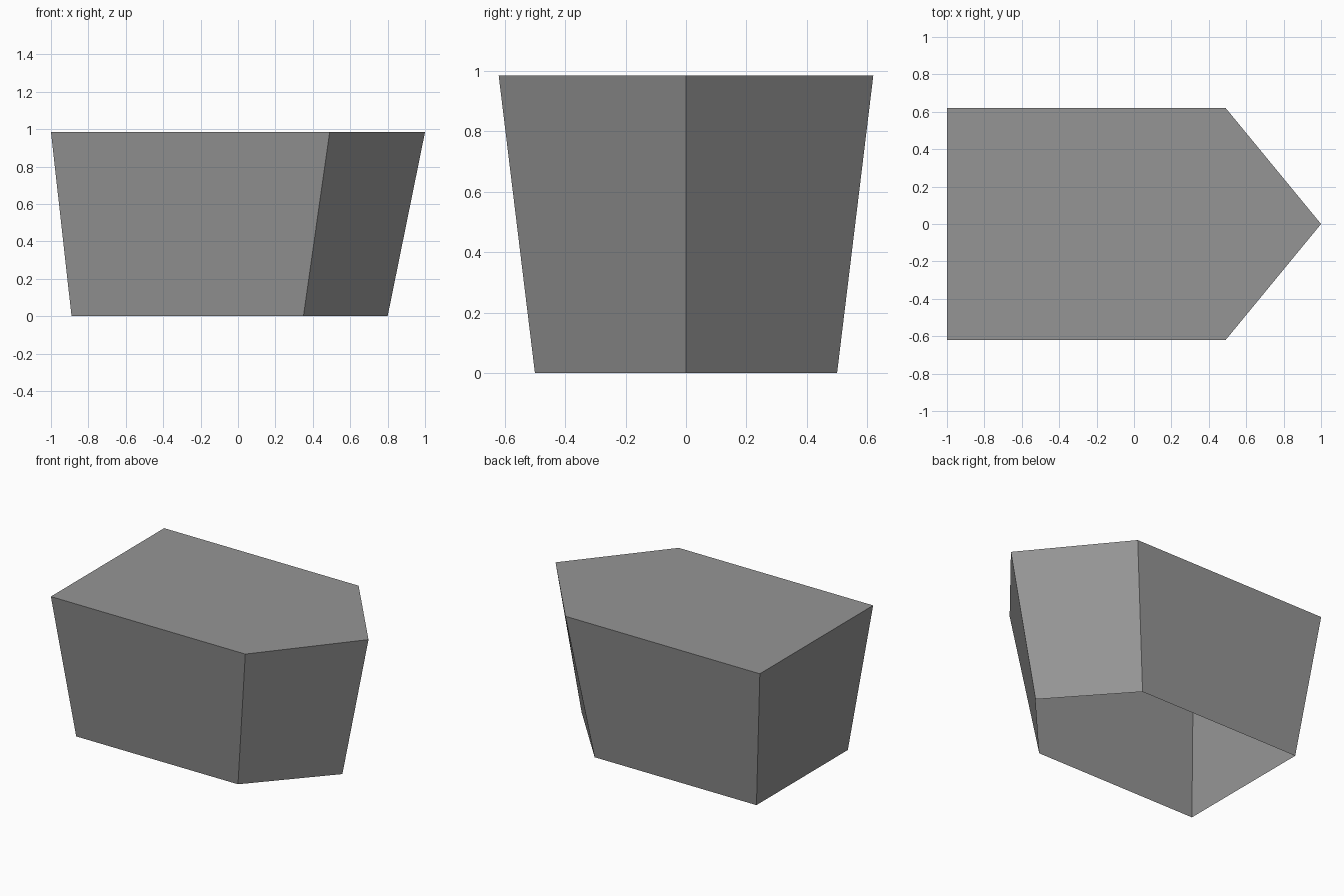
import bpy, bmesh

cube = bpy.data.objects.get("Cube")
if cube:
    bpy.data.objects.remove(cube, do_unlink=True)

# Plain grey material
grey = bpy.data.materials.new("mid_grey")
grey.use_nodes = True
colour = (0.3, 0.3, 0.3, 1)
grey.diffuse_color = colour
grey.node_tree.nodes["Principled BSDF"].inputs["Base Color"].default_value = colour


def outline(bm, back, shoulder, tip, half, z):
    """Five-sided plan with a pointed end, running counter-clockwise."""
    plan = [(back, -half), (shoulder, -half), (tip, 0), (shoulder, half), (back, half)]
    return [bm.verts.new((x, y, z)) for x, y in plan]


# Flared thin shell: closed on top, open underneath
bm = bmesh.new()
lower = outline(bm, -0.89, 0.35, 0.80, 0.50, 0)
upper = outline(bm, -1.0, 0.49, 1.0, 0.62, 0.985)
for i in range(len(lower)):
    j = (i + 1) % len(lower)
    bm.faces.new((lower[i], lower[j], upper[j], upper[i]))
bm.faces.new(upper)

mesh = bpy.data.meshes.new("pointed_shell")
bm.to_mesh(mesh)
bm.free()
mesh.materials.append(grey)
shell = bpy.data.objects.new("pointed_shell", mesh)
bpy.context.collection.objects.link(shell)
